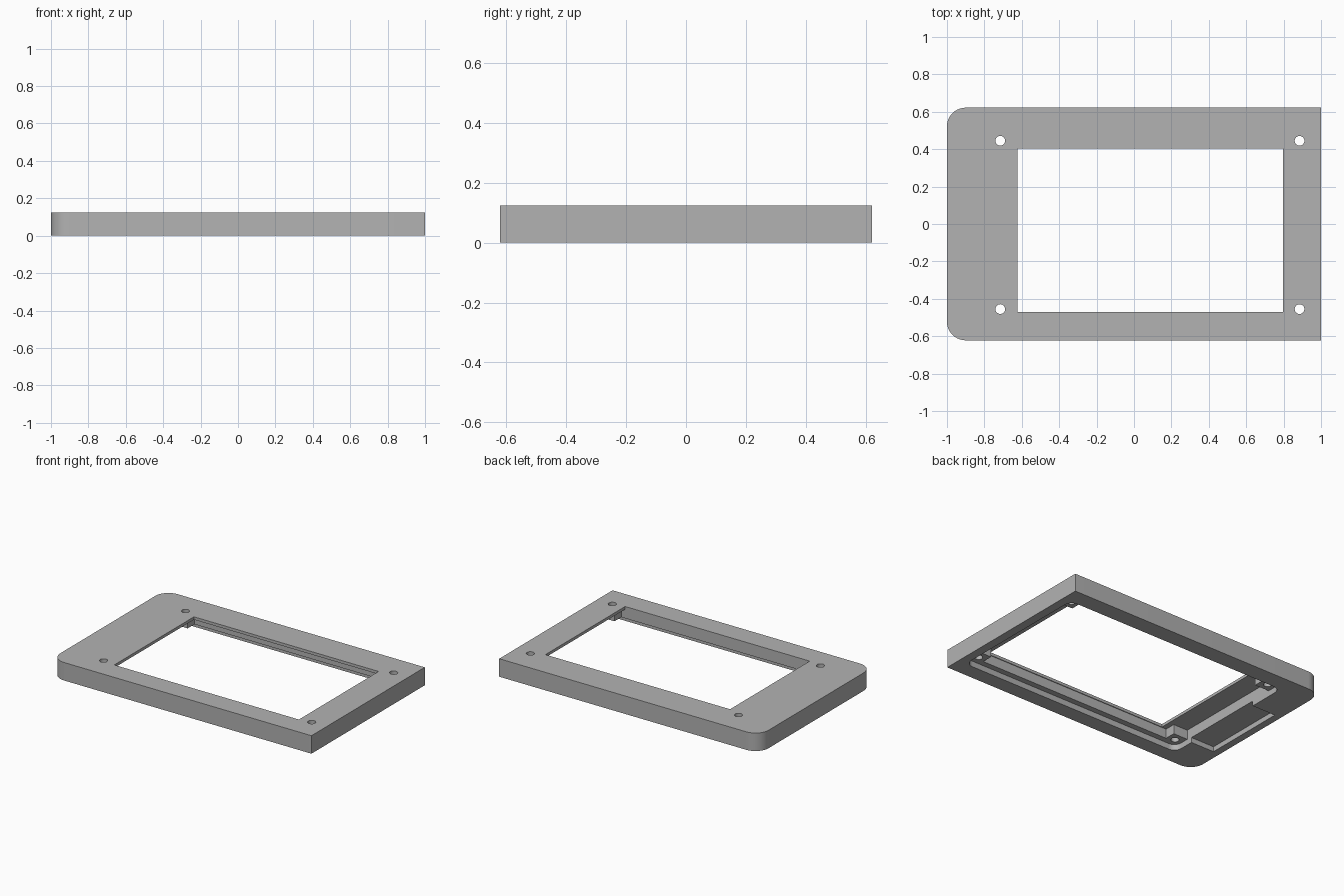
import bpy
import bmesh
from math import cos, sin, pi

cube = bpy.data.objects.get("Cube")
if cube:
    bpy.data.objects.remove(cube, do_unlink=True)

HEIGHT = 0.125
BELOW = -0.1                     # cutters start under the frame

grey = bpy.data.materials.new("grey_plastic")
grey.use_nodes = True
grey.diffuse_color = (0.45, 0.45, 0.45, 1)
grey.node_tree.nodes["Principled BSDF"].inputs["Base Color"].default_value = grey.diffuse_color


def rect(x0, x1, y0, y1, left_r=0, right_r=0, steps=10):
    """Counter-clockwise rectangle with rounded left and right corners."""
    corners = [(x1, y1, -1, -1, right_r), (x0, y1, 1, -1, left_r),
               (x0, y0, 1, 1, left_r), (x1, y0, -1, 1, right_r)]
    points = []
    for i, (x, y, sx, sy, r) in enumerate(corners):
        if r == 0:
            points.append((x, y))
            continue
        for k in range(steps + 1):
            a = (i + k / steps) * pi / 2
            points.append((x + sx * r + r * cos(a), y + sy * r + r * sin(a)))
    return points


def circle(x, y, r, sides=24):
    return [(x + r * cos(2 * pi * k / sides), y + r * sin(2 * pi * k / sides))
            for k in range(sides)]


def prism(name, outline, z0, z1):
    bm = bmesh.new()
    face = bm.faces.new([bm.verts.new((x, y, z0)) for x, y in outline])
    top = bmesh.ops.extrude_face_region(bm, geom=[face])["geom"]
    moved = [v for v in top if isinstance(v, bmesh.types.BMVert)]
    bmesh.ops.translate(bm, verts=moved, vec=(0, 0, z1 - z0))
    bmesh.ops.recalc_face_normals(bm, faces=bm.faces)
    mesh = bpy.data.meshes.new(name)
    bm.to_mesh(mesh)
    bm.free()
    mesh.materials.append(grey)
    obj = bpy.data.objects.new(name, mesh)
    bpy.context.collection.objects.link(obj)
    return obj


def cut(target, name, outline, depth):
    cutter = prism(name, outline, BELOW, depth)
    cutter.hide_render = True
    mod = target.modifiers.new(name, "BOOLEAN")
    mod.operation = "DIFFERENCE"
    mod.solver = "EXACT"
    mod.object = cutter
    bpy.context.view_layer.objects.active = target
    bpy.ops.object.modifier_apply(modifier=name)
    bpy.data.objects.remove(cutter, do_unlink=True)


# Outer frame, rounded on one end
frame = prism("bezel_frame", rect(-1, 1, -0.622, 0.622, left_r=0.1), 0, HEIGHT)

# Shallow board pocket on the underside
cut(frame, "board_pocket", rect(-0.77, 0.94, -0.515, 0.505, 0.055, 0.055), 0.04)

# Deep screen recess, leaving a mounting boss in each corner
px0, px1, py0, py1 = -0.77, 0.94, -0.40, 0.39
ix0, ix1, iy0, iy1 = -0.66, 0.83, -0.475, 0.465
recess = [(px1, py0), (px1, py1), (ix1, py1), (ix1, iy1), (ix0, iy1), (ix0, py1),
          (px0, py1), (px0, py0), (ix0, py0), (ix0, iy0), (ix1, iy0), (ix1, py0)]
cut(frame, "screen_recess", recess, 0.105)

# Cable relief beside the recess
cut(frame, "cable_relief", rect(-0.95, -0.70, -0.36, 0.235), 0.035)

# Screen opening
cut(frame, "screen_opening", rect(-0.622, 0.797, -0.47, 0.405), 0.3)

# Screw holes through the bosses
for x in (-0.715, 0.885):
    for y in (-0.455, 0.445):
        cut(frame, "screw_hole", circle(x, y, 0.026), 0.3)

# Smooth curved walls, crisp edges
bpy.ops.object.select_all(action="DESELECT")
frame.select_set(True)
bpy.context.view_layer.objects.active = frame
bpy.ops.object.shade_smooth_by_angle(angle=pi / 6)
